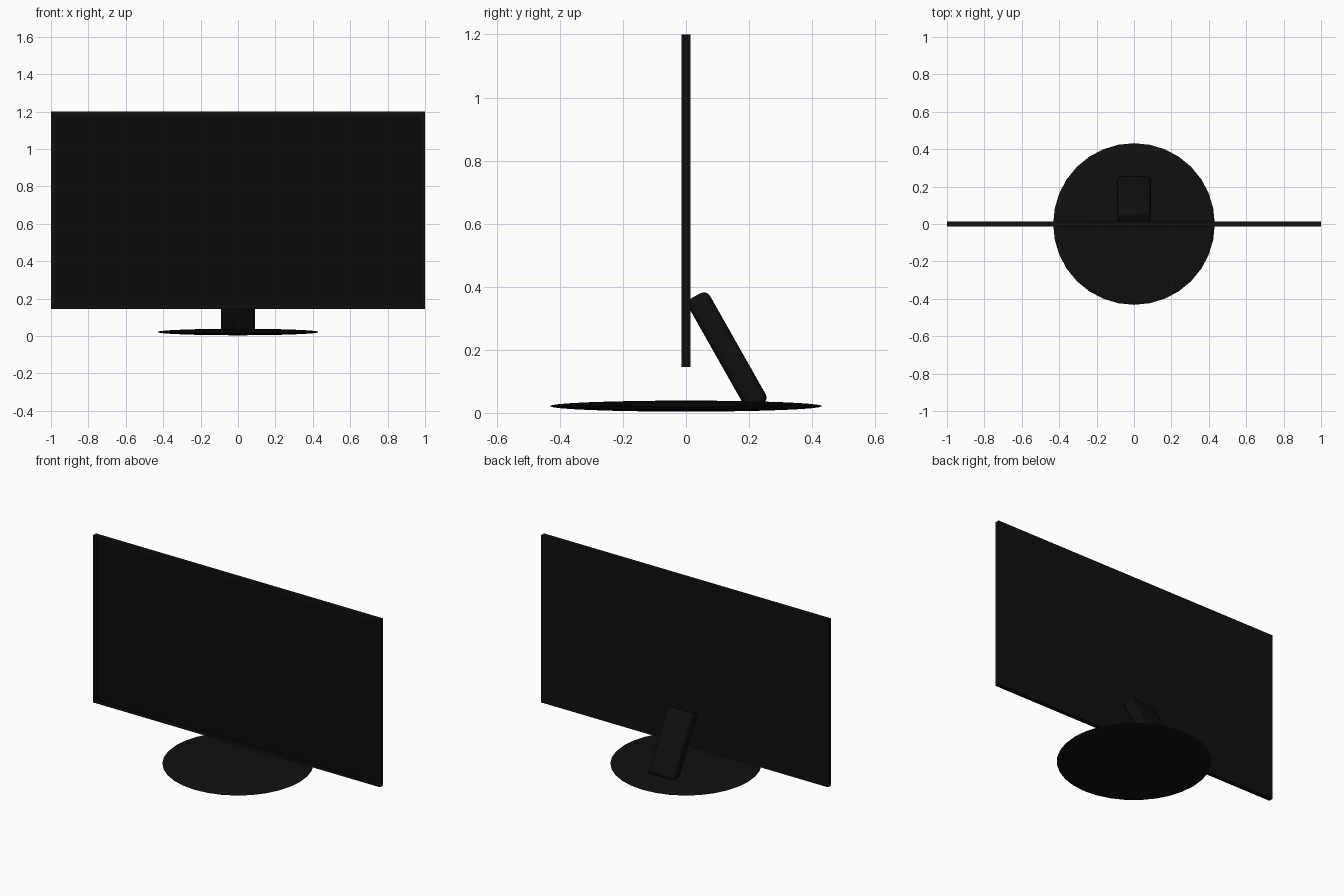
import bpy, bmesh, math
from mathutils import Matrix

if "Cube" in bpy.data.objects:
    bpy.data.objects.remove(bpy.data.objects["Cube"])


def material(name, v):
    m = bpy.data.materials.new(name)
    m.diffuse_color = (v, v, v, 1)
    m.use_nodes = True
    m.node_tree.nodes["Principled BSDF"].inputs["Base Color"].default_value = m.diffuse_color
    return m


casing = material("black_plastic", 0.005)
glass = material("dark_glass", 0.003)


def finish(name, bm, mats, smooth=False):
    me = bpy.data.meshes.new(name)
    bmesh.ops.recalc_face_normals(bm, faces=bm.faces)
    bm.to_mesh(me)
    bm.free()
    for m in mats:
        me.materials.append(m)
    ob = bpy.data.objects.new(name, me)
    bpy.context.collection.objects.link(ob)
    if smooth:
        bpy.ops.object.select_all(action='DESELECT')
        ob.select_set(True)
        bpy.context.view_layer.objects.active = ob
        bpy.ops.object.shade_smooth_by_angle(angle=math.radians(40))
    return ob


def box(size):
    bm = bmesh.new()
    bmesh.ops.create_cube(bm, size=1)
    bmesh.ops.scale(bm, vec=size, verts=bm.verts)
    return bm


# Screen: thin panel with a narrow bezel and recessed glass on the front
bm = box((2, 0.028, 1.055))
front = min(bm.faces, key=lambda f: f.calc_center_median().y)
bmesh.ops.inset_region(bm, faces=[front], thickness=0.03)
bmesh.ops.inset_region(bm, faces=[front], thickness=0.001, depth=-0.006)
front.material_index = 1
bmesh.ops.translate(bm, vec=(0, 0, 0.6725), verts=bm.verts)
finish("screen", bm, [casing, glass])

# Base: sphere flattened into a thin lens-shaped disc
bm = bmesh.new()
bmesh.ops.create_uvsphere(bm, u_segments=32, v_segments=16, radius=1)
bmesh.ops.scale(bm, vec=(0.432, 0.432, 0.0175), verts=bm.verts)
bmesh.ops.translate(bm, vec=(0, 0, 0.0215), verts=bm.verts)
finish("base", bm, [casing], True)

# Stand arm: rounded block leaning forward onto the back of the screen
bm = box((0.18, 0.077, 0.404))
bmesh.ops.bevel(bm, geom=bm.edges[:], offset=0.024, segments=4, profile=0.5,
                affect='EDGES')
bmesh.ops.transform(bm, verts=bm.verts, matrix=Matrix.Translation((0, 0.131, 0.196))
                    @ Matrix.Rotation(math.radians(29.5), 4, 'X'))
finish("stand_arm", bm, [casing], True)
